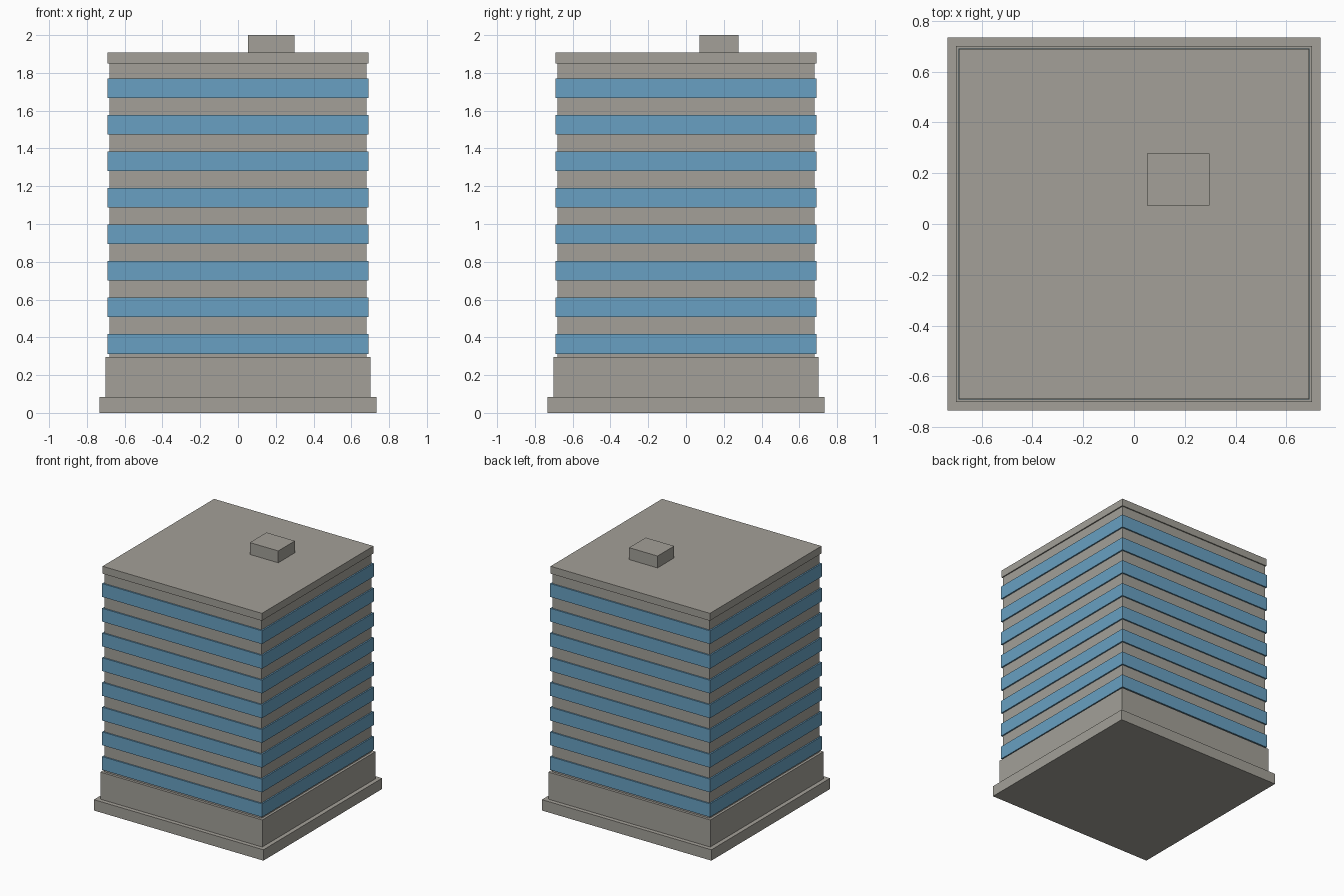
import bpy

if "Cube" in bpy.data.objects:
    bpy.data.objects.remove(bpy.data.objects["Cube"])


def material(name, rgb):
    m = bpy.data.materials.new(name)
    m.diffuse_color = (*rgb, 1.0)
    m.use_nodes = True
    m.node_tree.nodes["Principled BSDF"].inputs["Base Color"].default_value = m.diffuse_color
    return m


CONCRETE = material("warm_grey_concrete", (0.366, 0.352, 0.314))
GLASS = material("blue_glass", (0.138, 0.352, 0.539))


def box(name, size_x, size_y, z0, z1, mat, x=0.0, y=0.0):
    """Box given by plan size, bottom and top height."""
    bpy.ops.mesh.primitive_cube_add(size=1, location=(x, y, (z0 + z1) / 2))
    ob = bpy.context.object
    ob.name = name
    ob.scale = (size_x, size_y, z1 - z0)
    bpy.ops.object.transform_apply(location=False, rotation=False, scale=True)
    ob.data.materials.append(mat)
    return ob


# Plinth and ground floor
box("plinth", 1.468, 1.468, 0.0, 0.085, CONCRETE)
box("ground_floor", 1.402, 1.402, 0.085, 0.297, CONCRETE)

# Tower core, seen as recessed strips between the windows
box("tower_core", 1.362, 1.362, 0.297, 1.849, CONCRETE)

# Window bands, one per storey
FLOORS, FIRST, STEP, HEIGHT = 8, 0.313, 0.1935, 0.104
for i in range(FLOORS):
    z = FIRST + i * STEP
    box(f"window_band_{i + 1}", 1.384, 1.384, z, z + HEIGHT, GLASS)

# Roof slab and rooftop plant room
box("roof_slab", 1.38, 1.38, 1.849, 1.907, CONCRETE)
box("plant_room", 0.246, 0.206, 1.907, 2.0, CONCRETE, x=0.175, y=0.175)
